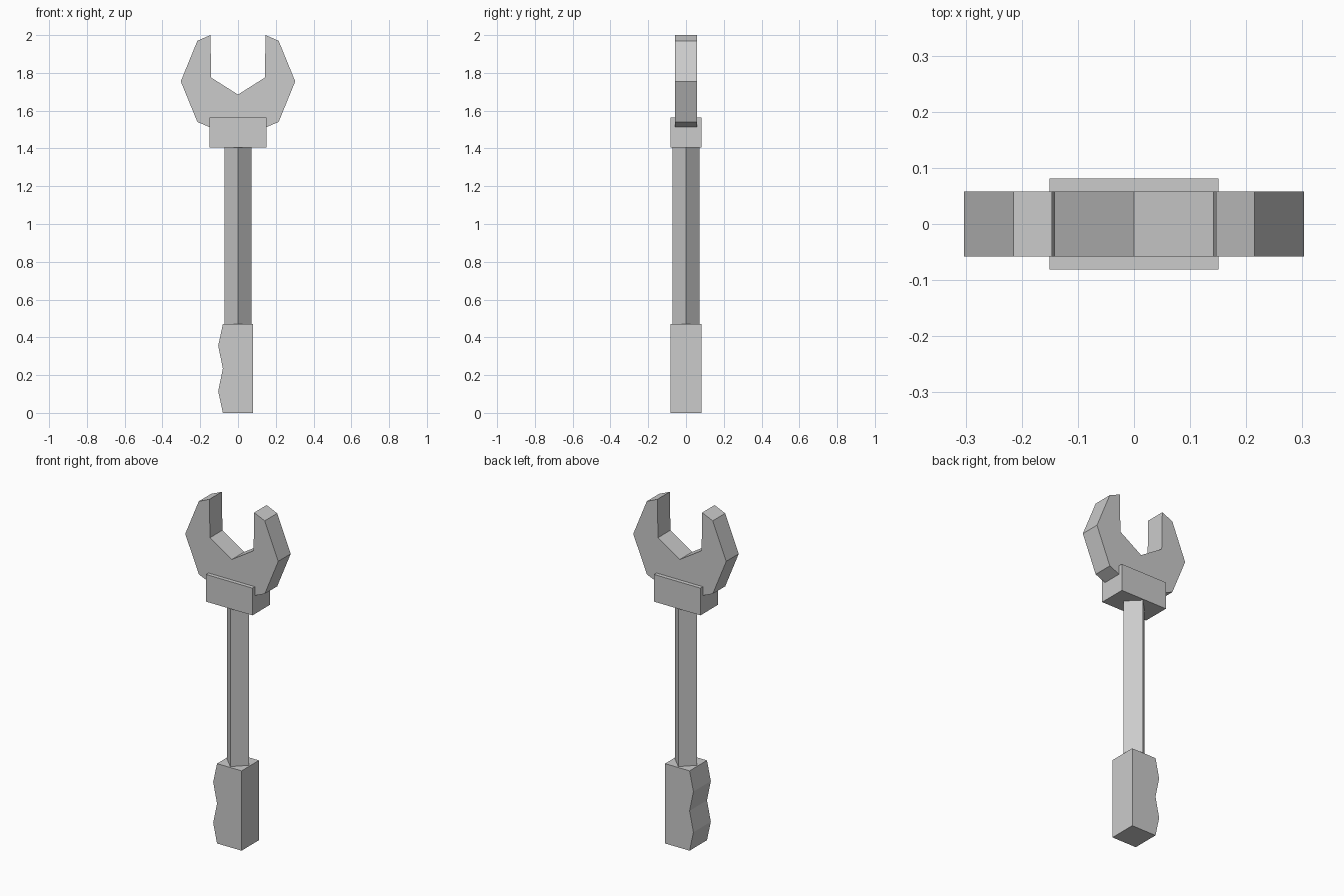
import bpy
import bmesh

if "Cube" in bpy.data.objects:
    bpy.data.objects.remove(bpy.data.objects["Cube"])

steel = bpy.data.materials.new("steel_grey")
steel.diffuse_color = (0.6, 0.6, 0.6, 1)
steel.use_nodes = True
steel.node_tree.nodes["Principled BSDF"].inputs["Base Color"].default_value = steel.diffuse_color


def extrude(name, outline, direction):
    """Extrude a flat outline of 3D points into a closed solid."""
    bm = bmesh.new()
    face = bm.faces.new([bm.verts.new(p) for p in outline])
    new = bmesh.ops.extrude_face_region(bm, geom=[face])["geom"]
    bmesh.ops.translate(bm, vec=direction,
                        verts=[v for v in new if isinstance(v, bmesh.types.BMVert)])
    bmesh.ops.recalc_face_normals(bm, faces=bm.faces)
    mesh = bpy.data.meshes.new(name)
    bm.to_mesh(mesh)
    bm.free()
    mesh.materials.append(steel)
    obj = bpy.data.objects.new(name, mesh)
    bpy.context.collection.objects.link(obj)
    return obj


def front_profile(name, points, half_depth):
    """Solid from an (x, z) outline, centred on y = 0."""
    return extrude(name, [(x, -half_depth, z) for x, z in points],
                   (0, 2 * half_depth, 0))


# Grip with two finger swells on its left side
front_profile("grip", [(0.08, 0), (0.08, 0.47), (-0.08, 0.47), (-0.105, 0.355),
                       (-0.08, 0.235), (-0.105, 0.115), (-0.08, 0)], 0.081)

# Square shaft turned edge-on
r = 0.072
extrude("shaft", [(r, 0, 0.46), (0, r, 0.46), (-r, 0, 0.46), (0, -r, 0.46)],
        (0, 0, 0.96))

# Collar joining shaft and jaw
front_profile("collar", [(-0.151, 1.405), (0.151, 1.405),
                         (0.151, 1.565), (-0.151, 1.565)], 0.081)

# Open jaw: octagon with a pointed notch, mirrored from the right half
half = [(0.215, 1.54), (0.303, 1.755), (0.215, 1.97), (0.146, 2.0), (0.142, 1.775)]
outline = [(0, 1.45)] + half + [(0, 1.685)] + [(-x, z) for x, z in reversed(half)]
front_profile("jaw", outline, 0.058)
